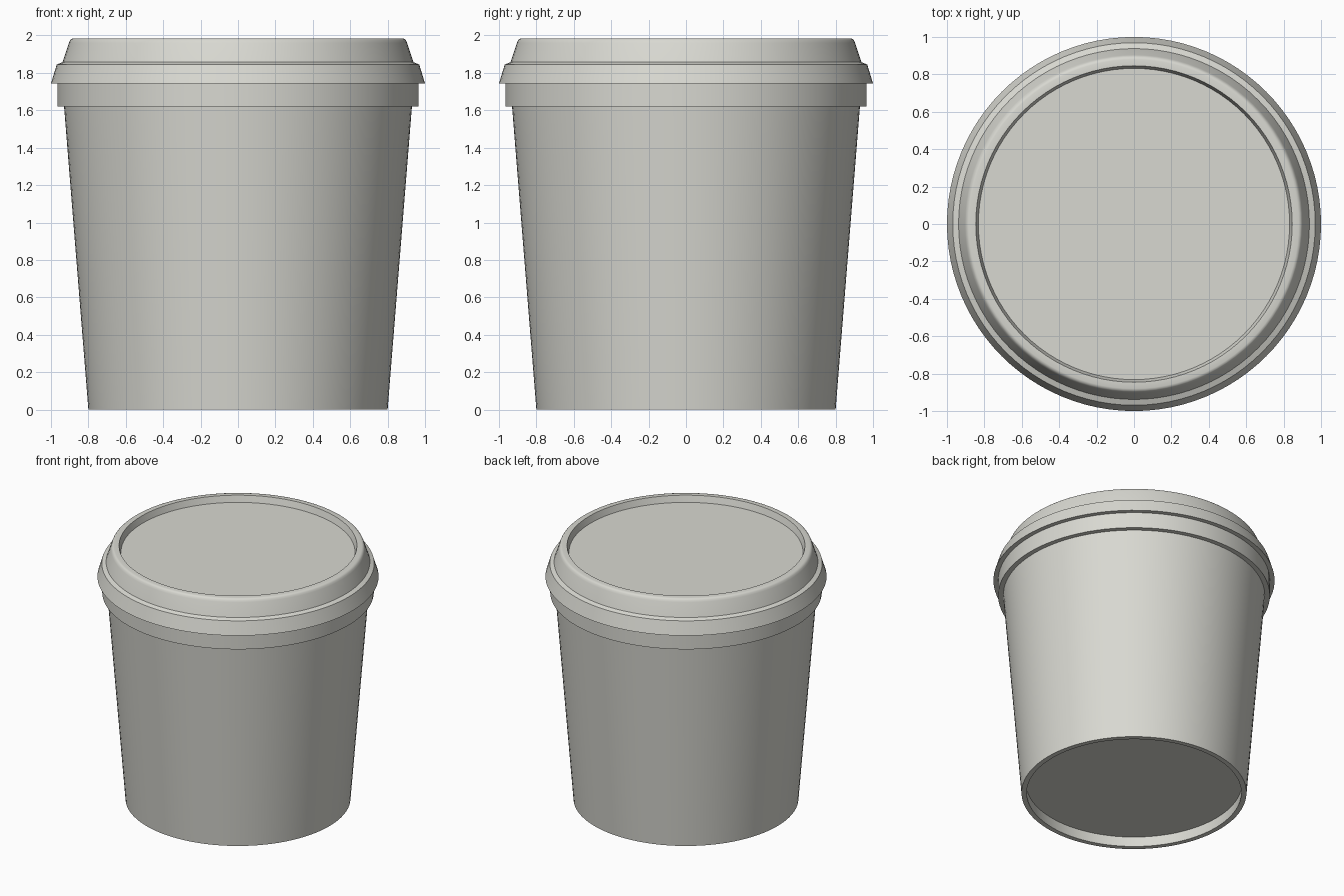
import bpy
import bmesh
import math

if "Cube" in bpy.data.objects:
    bpy.data.objects.remove(bpy.data.objects["Cube"])

SEGMENTS = 96

mat = bpy.data.materials.new("warm_light_grey")
mat.diffuse_color = (0.69, 0.69, 0.64, 1.0)
mat.use_nodes = True
mat.node_tree.nodes["Principled BSDF"].inputs["Base Color"].default_value = mat.diffuse_color


def lathe(name, profile):
    """Revolve (radius, z) points around z; both open ends are capped."""
    bm = bmesh.new()
    rings = []
    for r, z in profile:
        rings.append([bm.verts.new((r * math.cos(2 * math.pi * i / SEGMENTS),
                                    r * math.sin(2 * math.pi * i / SEGMENTS), z))
                      for i in range(SEGMENTS)])
    for a, b in zip(rings, rings[1:]):
        for i in range(SEGMENTS):
            j = (i + 1) % SEGMENTS
            bm.faces.new((a[i], a[j], b[j], b[i]))
    bm.faces.new(list(reversed(rings[0])))
    bm.faces.new(rings[-1])
    bmesh.ops.recalc_face_normals(bm, faces=bm.faces[:])
    mesh = bpy.data.meshes.new(name)
    bm.to_mesh(mesh)
    bm.free()
    mesh.materials.append(mat)
    obj = bpy.data.objects.new(name, mesh)
    bpy.context.collection.objects.link(obj)
    bpy.ops.object.select_all(action='DESELECT')
    obj.select_set(True)
    bpy.context.view_layer.objects.active = obj
    bpy.ops.object.shade_smooth_by_angle(angle=math.radians(30))
    return obj


# Tapered tub: recessed base panel, foot ring, wall and outer collar band
lathe("tub", [
    (0.768, 0.08), (0.763, 0.0), (0.80, 0.0),
    (0.93, 1.62), (0.966, 1.62), (0.966, 1.76), (0.90, 1.76),
])

# Lid: flared skirt, small ledge, sloped rim with soft edge, recessed top panel
lathe("lid", [
    (0.90, 1.743), (1.0, 1.743), (0.969, 1.845),
    (0.938, 1.857), (0.904, 1.96), (0.898, 1.974), (0.890, 1.982), (0.880, 1.985),
    (0.846, 1.985), (0.832, 1.935),
])
